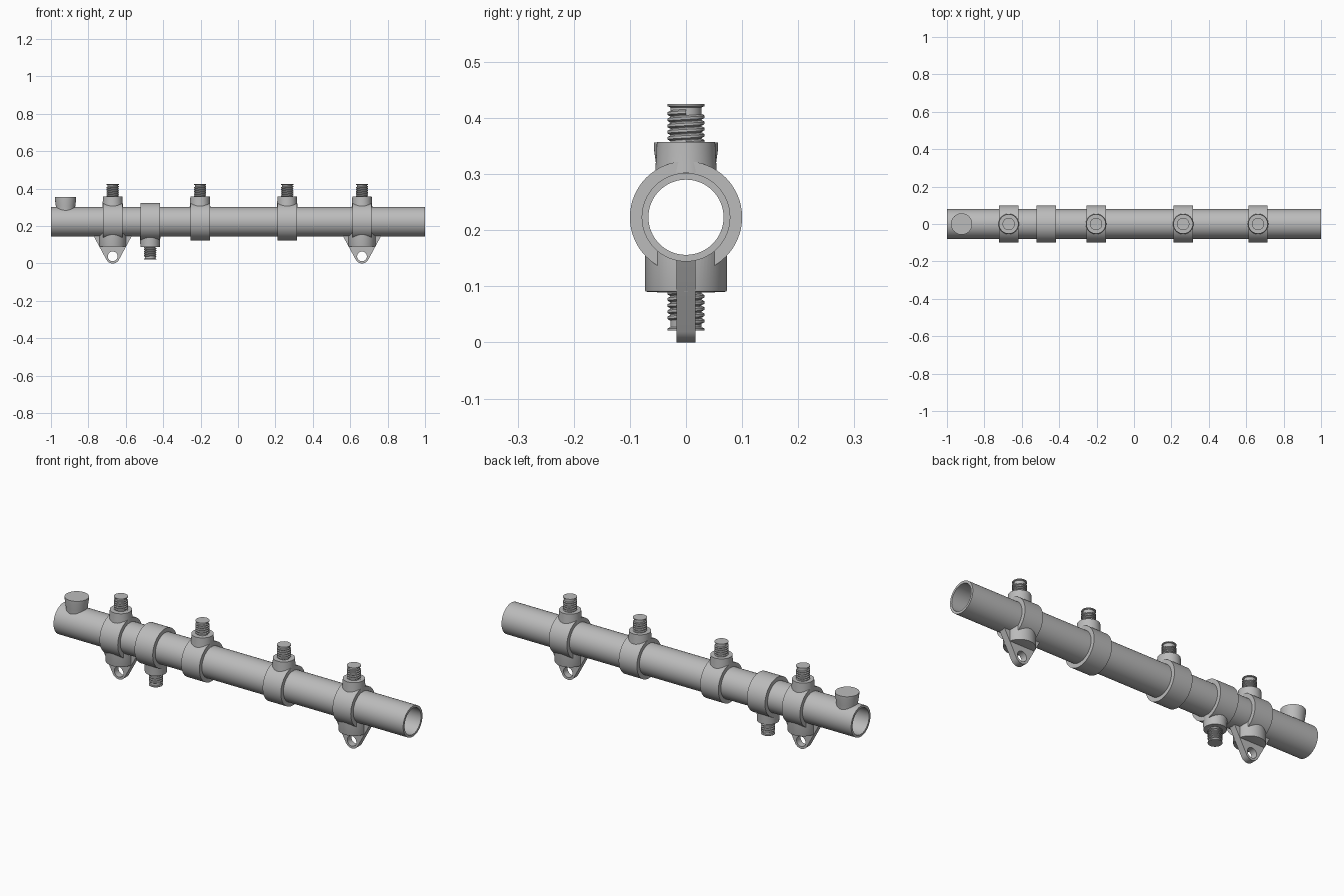
import bpy
import math
from math import cos, sin, pi, radians

if "Cube" in bpy.data.objects:
    bpy.data.objects.remove(bpy.data.objects["Cube"], do_unlink=True)

AXIS_Z = 0.223
PIPE_R, BORE_R, RING_R = 0.079, 0.067, 0.1
PITCH = 0.011

grey = bpy.data.materials.new("light grey")
grey.use_nodes = True
grey.diffuse_color = (0.5, 0.5, 0.5, 1)
grey.node_tree.nodes["Principled BSDF"].inputs["Base Color"].default_value = (0.5, 0.5, 0.5, 1)


def activate(obj):
    bpy.ops.object.select_all(action="DESELECT")
    obj.select_set(True)
    bpy.context.view_layer.objects.active = obj


def finish(obj):
    obj.data.materials.clear()
    obj.data.materials.append(grey)
    activate(obj)
    bpy.ops.object.shade_smooth_by_angle(angle=radians(35))
    return obj


def apply_all(obj):
    activate(obj)
    for mod in list(obj.modifiers):
        bpy.ops.object.modifier_apply(modifier=mod.name)


def new_mesh(name, verts, edges, faces, x, rot):
    mesh = bpy.data.meshes.new(name)
    mesh.from_pydata(verts, edges, faces)
    obj = bpy.data.objects.new(name, mesh)
    bpy.context.collection.objects.link(obj)
    obj.location = (x, 0, AXIS_Z)
    obj.rotation_euler = rot
    return obj


def lathe(name, profile, x, rot=(0, 0, 0), closed=False, steps=64):
    """Revolve (radius, height) points about the local z axis."""
    n = len(profile)
    rows = n if closed else n - 1
    verts = [(r * cos(2 * pi * s / steps), r * sin(2 * pi * s / steps), h)
             for s in range(steps) for r, h in profile]
    faces = []
    for s in range(steps):
        a, b = s * n, (s + 1) % steps * n
        for i in range(rows):
            j = (i + 1) % n
            faces.append((a + i, b + i, b + j, a + j))
    if not closed:
        faces.append([s * n for s in reversed(range(steps))])
        faces.append([s * n + n - 1 for s in range(steps)])
    return new_mesh(name, verts, [], faces, x, rot)


def tube(name, outer, inner, half, x):
    profile = [(inner, half), (inner, -half), (outer, -half), (outer, half)]
    return finish(lathe(name, profile, x, (0, pi / 2, 0), closed=True))


def cut_bore(obj):
    """Remove whatever would stick out inside the hollow pipe."""
    r = BORE_R + 0.004
    cutter = lathe("bore_cutter", [(r, -0.2), (r, 0.2)], obj.location.x, (0, pi / 2, 0))
    cutter.hide_render = True
    mod = obj.modifiers.new("bore", "BOOLEAN")
    mod.operation = "DIFFERENCE"
    mod.object = cutter
    apply_all(obj)
    bpy.data.objects.remove(cutter, do_unlink=True)


def threaded_nozzle(label, x, rot):
    # Tapered boss with a threaded stud: core, end collar and helical ridge
    finish(lathe(label + "_boss", [(0.055, 0.08), (0.053, 0.11), (0.052, 0.134)], x, rot))
    finish(lathe(label + "_stud", [(0.028, 0.13), (0.028, 0.196), (0.033, 0.198), (0.033, 0.202)],
                 x, rot, steps=32))
    start = 0.127
    points = [(0.027, 0, start), (0.033, 0, start + 0.3 * PITCH),
              (0.033, 0, start + 0.7 * PITCH), (0.027, 0, start + PITCH)]
    ridge = new_mesh(label + "_thread", points, [(0, 1), (1, 2), (2, 3)], [], x, rot)
    screw = ridge.modifiers.new("helix", "SCREW")
    screw.axis = "Z"
    screw.angle = 2 * pi
    screw.screw_offset = PITCH
    screw.iterations = 5
    screw.steps = screw.render_steps = 32
    screw.use_normal_calculate = True
    apply_all(ridge)
    finish(ridge)


def mounting_lug(label, x):
    # Round foot under the clamp, with a softened lower rim
    r = 0.073
    foot = lathe(label + "_foot", [(r - 0.004, -0.133), (r - 0.001, -0.132), (r, -0.129), (r, -0.025)], x)
    cut_bore(foot)
    finish(foot)

    # Tapered plate with a rounded tip and a bolt hole
    tip_z, tip_r, hole_r = 0.038, 0.038, 0.026
    arc = [radians(-150 + 120 * i / 16) for i in range(17)]
    outline = [(-0.102, 0.147)] + [(tip_r * cos(a), tip_z + tip_r * sin(a)) for a in arc] + [(0.102, 0.147)]
    hole = [(hole_r * cos(pi * i / 16), tip_z + hole_r * sin(pi * i / 16)) for i in range(32)]
    curve = bpy.data.curves.new(label + "_plate", "CURVE")
    curve.dimensions = "2D"
    curve.fill_mode = "BOTH"
    curve.extrude = 0.017
    for loop in (outline, hole):
        spline = curve.splines.new("POLY")
        spline.points.add(len(loop) - 1)
        for point, (px, pz) in zip(spline.points, loop):
            point.co = (px, pz, 0, 1)
        spline.use_cyclic_u = True
    plate = bpy.data.objects.new(label + "_plate", curve)
    bpy.context.collection.objects.link(plate)
    plate.location.x = x
    plate.rotation_euler.x = pi / 2
    activate(plate)
    bpy.ops.object.convert(target="MESH")
    finish(bpy.context.view_layer.objects.active)


# Main pipe
tube("main_pipe", PIPE_R, BORE_R, 1.0, 0)

# Capped outlet near the right end
outlet = lathe("capped_outlet", [(0.049, 0.04), (0.052, 0.085), (0.057, 0.12), (0.057, 0.133)], -0.922)
cut_bore(outlet)
finish(outlet)

# Clamps: position, stud points down, has mounting lug
clamps = [(-0.67, False, True), (-0.47, True, False), (-0.203, False, False),
          (0.263, False, False), (0.663, False, True)]
for i, (x, down, lug) in enumerate(clamps, 1):
    tube(f"clamp_ring_{i}", RING_R, PIPE_R - 0.004, 0.052, x)
    threaded_nozzle(f"nozzle_{i}", x, (pi if down else 0, 0, 0))
    if lug:
        mounting_lug(f"lug_{i}", x)
